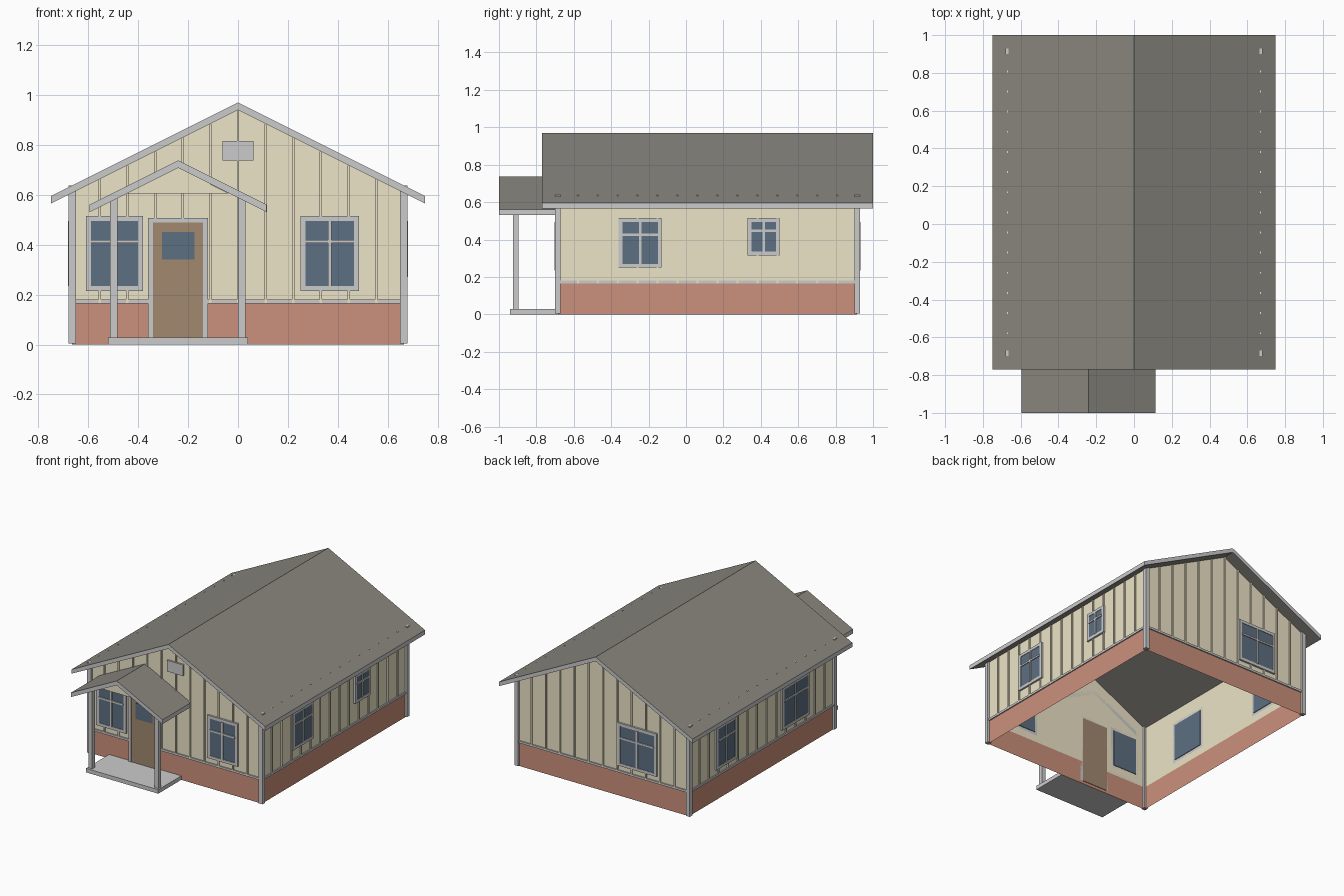
import bpy, bmesh

if "Cube" in bpy.data.objects:
    bpy.data.objects.remove(bpy.data.objects["Cube"])

W, YF, YB = 0.665, -0.685, 0.915        # wall planes
BASE, BAND = 0.165, 0.18                # brick top, band top
RIDGE, SLOPE, THICK = 0.97, 0.5, 0.03


def material(name, rgb):
    m = bpy.data.materials.new(name)
    m.diffuse_color = (*rgb, 1)
    m.use_nodes = True
    m.node_tree.nodes["Principled BSDF"].inputs["Base Color"].default_value = m.diffuse_color
    return m


SIDING = material("siding", (0.85, 0.78, 0.58))
BRICK = material("brick", (0.60, 0.28, 0.20))
DOOR = material("door_wood", (0.36, 0.25, 0.16))
GLASS = material("glass", (0.11, 0.16, 0.22))
ROOF = material("roofing", (0.25, 0.24, 0.21))
TRIM = material("trim", (0.62, 0.62, 0.62))

# Each side maps (u along wall, n outward, z) to world space
SIDES = {
    "front": lambda u, n, z: (u, YF - n, z),
    "back": lambda u, n, z: (u, YB + n, z),
    "right": lambda u, n, z: (W + n, u, z),
    "left": lambda u, n, z: (-W - n, u, z),
}


def world(u, n, z):
    return (u, n, z)


def make(name, bm, mats):
    bmesh.ops.recalc_face_normals(bm, faces=bm.faces)
    me = bpy.data.meshes.new(name)
    bm.to_mesh(me)
    bm.free()
    for m in mats:
        me.materials.append(m)
    ob = bpy.data.objects.new(name, me)
    bpy.context.collection.objects.link(ob)
    return ob


def boxes(name, mat, place, items):
    """items: (u0, u1, n0, n1, z0, z1)"""
    bm = bmesh.new()
    for u0, u1, n0, n1, z0, z1 in items:
        v = [bm.verts.new(place(u, n, z)) for u in (u0, u1) for n in (n0, n1) for z in (z0, z1)]
        for f in ((0, 1, 3, 2), (4, 6, 7, 5), (0, 4, 5, 1), (2, 3, 7, 6), (0, 2, 6, 4), (1, 5, 7, 3)):
            bm.faces.new([v[i] for i in f])
    return make(name, bm, [mat])


def prism(name, profile, y0, y1, mats):
    """Extrude an xz profile along y"""
    bm = bmesh.new()
    f = bm.faces.new([bm.verts.new((x, y0, z)) for x, z in profile])
    r = bmesh.ops.extrude_face_region(bm, geom=[f])
    bmesh.ops.translate(bm, vec=(0, y1 - y0, 0),
                        verts=[g for g in r["geom"] if isinstance(g, bmesh.types.BMVert)])
    return make(name, bm, mats)


def roof(name, cx, ridge, half, y0, y1):
    eave = ridge - half * SLOPE
    ob = prism(name, [(cx - half, eave), (cx, ridge), (cx + half, eave), (cx + half, eave - THICK),
                      (cx, ridge - THICK), (cx - half, eave - THICK)], y0, y1, [ROOF, TRIM])
    # rakes and fascias are pale trim
    for p in ob.data.polygons:
        p.material_index = 1 if abs(p.normal.z) < 0.3 else 0


def underside(x):
    return RIDGE - THICK - abs(x) * SLOPE


# Thin open-bottomed wall shell
def shell(name, mat, z0, tops):
    bm = bmesh.new()
    for side, top in tops.items():
        a, b = (-W, W) if side in ("front", "back") else (YF, YB)
        pts = [(a, z0), (b, z0)] + top(a, b)
        bm.faces.new([bm.verts.new(SIDES[side](u, 0, z)) for u, z in pts])
    bmesh.ops.remove_doubles(bm, verts=bm.verts, dist=1e-5)
    make(name, bm, [mat])


EAVE = underside(W)
flat = lambda h: (lambda a, b: [(b, h), (a, h)])
gable = lambda a, b: [(b, EAVE), (0, RIDGE - THICK), (a, EAVE)]
shell("brick_base", BRICK, 0, {s: flat(BASE) for s in SIDES})
shell("siding_walls", SIDING, BASE,
      {"front": gable, "back": gable, "left": flat(EAVE), "right": flat(EAVE)})

# Battens and base band on every side
for side, place in SIDES.items():
    ends = side in ("front", "back")
    a, b = (-W, W) if ends else (YF, YB)
    n = 12 if ends else 15
    battens = []
    for i in range(1, n):
        u = a + (b - a) * i / n
        if side == "front" and -0.36 < u < -0.12:
            z0 = 0.5                     # above the door
        else:
            z0 = BASE
        top = underside(u) if ends else 0.637
        battens.append((u - 0.005, u + 0.005, 0, 0.008, z0, top))
    boxes(side + "_battens", SIDING, place, battens)
    runs = [(a, -0.36), (-0.12, b)] if side == "front" else [(a, b)]
    boxes(side + "_base_band", TRIM, place, [(p, q, 0, 0.008, BASE, BAND) for p, q in runs])

# Corner boards
boxes("corner_boards", TRIM, world,
      [(min(s * 0.65, s * 0.68), max(s * 0.65, s * 0.68), y, y + 0.03, 0.005, 0.638)
       for s in (-1, 1) for y in (-0.70, 0.90)])


# Windows: glass, frame and glazing bars
def window(name, side, u0, u1, z0, z1):
    t, place = 0.02, SIDES[side]
    boxes(name + "_glass", GLASS, place, [(u0 + t, u1 - t, -0.004, 0.010, z0 + t, z1 - t)])
    boxes(name + "_frame", TRIM, place, [
        (u0, u0 + t, 0, 0.013, z0, z1), (u1 - t, u1, 0, 0.013, z0, z1),
        (u0 + t, u1 - t, 0, 0.013, z0, z0 + t), (u0 + t, u1 - t, 0, 0.013, z1 - t, z1)])
    um, zm = (u0 + u1) / 2, z0 + (z1 - z0) * 0.66
    boxes(name + "_bars", TRIM, place, [
        (um - 0.007, um + 0.007, 0.005, 0.017, z0 + t, z1 - t),
        (u0 + t, u1 - t, 0.005, 0.0165, zm - 0.006, zm + 0.006)])


window("front_left_window", "front", -0.61, -0.38, 0.215, 0.515)
window("front_right_window", "front", 0.25, 0.485, 0.215, 0.515)
window("right_front_window", "right", -0.36, -0.13, 0.25, 0.515)
window("right_back_window", "right", 0.33, 0.50, 0.315, 0.515)
window("left_front_window", "left", -0.40, -0.10, 0.215, 0.515)
window("left_back_window", "left", 0.40, 0.63, 0.215, 0.515)
window("back_window", "back", -0.42, -0.12, 0.215, 0.515)

# Door
front = SIDES["front"]
boxes("door", DOOR, front, [(-0.34, -0.14, -0.004, 0.010, 0.02, 0.49)])
boxes("door_glass", GLASS, front, [(-0.305, -0.175, 0.005, 0.013, 0.34, 0.45)])
boxes("door_frame", TRIM, front, [(-0.36, -0.34, 0, 0.014, 0.02, 0.507),
                                  (-0.14, -0.12, 0, 0.014, 0.02, 0.507),
                                  (-0.34, -0.14, 0, 0.014, 0.49, 0.507)])

# Gable vent
boxes("gable_vent", TRIM, front, [(-0.063, 0.062, 0, 0.012, 0.737, 0.815)])

# Main roof and porch
roof("main_roof", 0, RIDGE, 0.75, -0.77, 1.0)
roof("porch_roof", -0.24, 0.738, 0.355, -1.0, YF)
boxes("porch_slab", TRIM, world, [(-0.52, 0.04, -0.94, YF, 0, 0.028)])
boxes("porch_posts", TRIM, world,
      [(x, x + 0.03, -0.925, -0.895, 0.028, 0.588) for x in (-0.513, 0.0)])
prism("porch_gable", [(-0.445, 0.605), (-0.035, 0.605), (-0.24, 0.708)], -0.918, -0.903, [SIDING])
